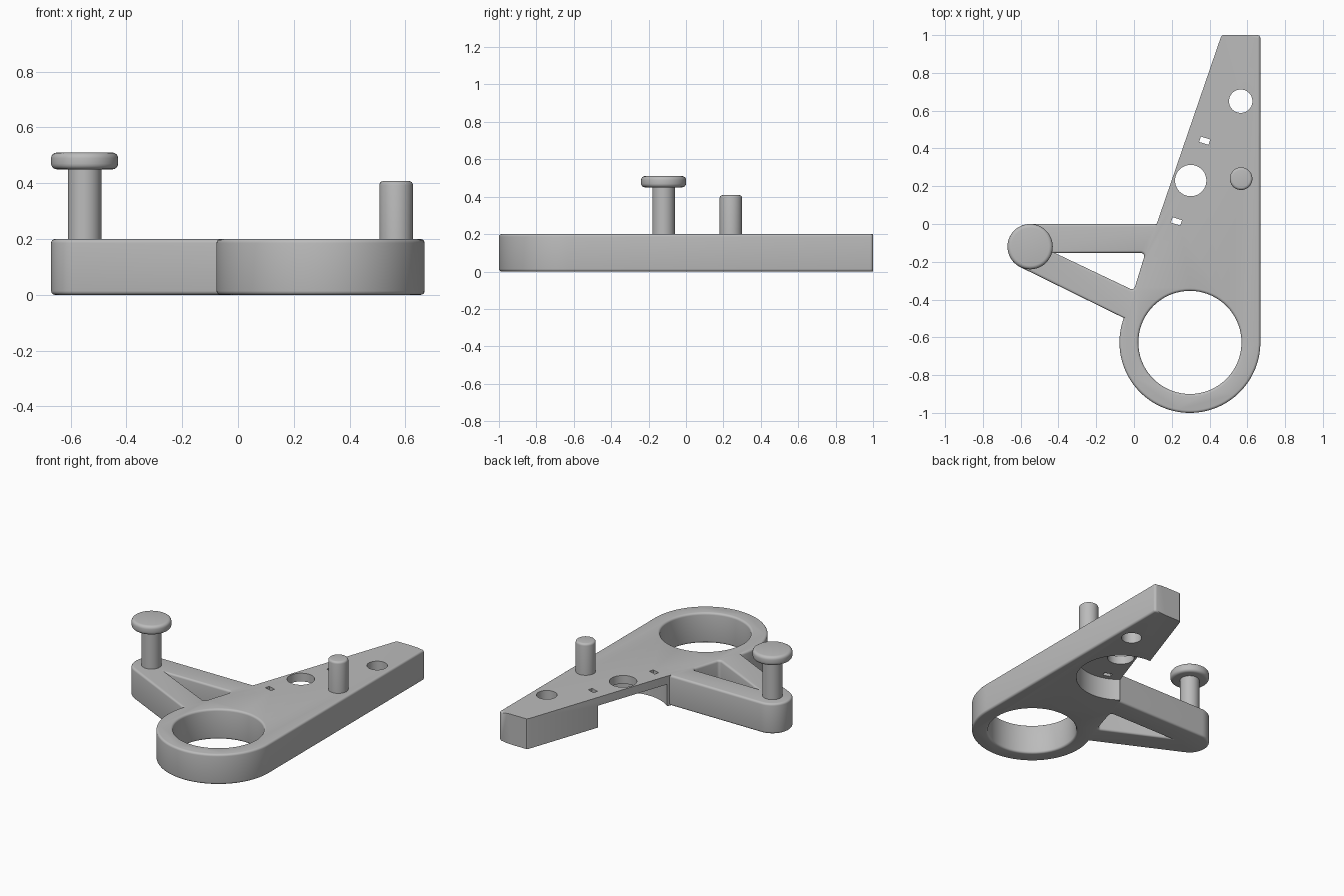
import bpy, bmesh, math
from math import radians, cos, sin
from mathutils import Matrix

if "Cube" in bpy.data.objects:
    bpy.data.objects.remove(bpy.data.objects["Cube"], do_unlink=True)

grey = bpy.data.materials.new("plain grey")
grey.use_nodes = True
grey.diffuse_color = (0.5, 0.5, 0.5, 1)
grey.node_tree.nodes["Principled BSDF"].inputs["Base Color"].default_value = (0.5, 0.5, 0.5, 1)

HEIGHT = 0.2
RING = (0.296, -0.627)
KNOB = (-0.55, -0.12)
POCKET = (0.3, 0.23)


def arc(centre, r, start, end, steps):
    angles = [radians(start + (end - start) * i / steps) for i in range(steps + 1)]
    return [(centre[0] + r * cos(a), centre[1] + r * sin(a)) for a in angles]


def make_object(name, bm):
    bmesh.ops.recalc_face_normals(bm, faces=bm.faces)
    mesh = bpy.data.meshes.new(name)
    bm.to_mesh(mesh)
    bm.free()
    mesh.materials.append(grey)
    ob = bpy.data.objects.new(name, mesh)
    bpy.context.collection.objects.link(ob)
    return ob


def prism(name, points, bottom, top):
    bm = bmesh.new()
    face = bm.faces.new([bm.verts.new((x, y, bottom)) for x, y in points])
    out = bmesh.ops.extrude_face_region(bm, geom=[face])
    for v in out["geom"]:
        if isinstance(v, bmesh.types.BMVert):
            v.co.z = top
    return make_object(name, bm)


def disc(name, centre, r, bottom, top, steps=48):
    return prism(name, arc(centre, r, 0, 360, steps)[:-1], bottom, top)


def cut(ob, cutters):
    for c in cutters:
        c.hide_render = True
        mod = ob.modifiers.new("cut", 'BOOLEAN')
        mod.operation, mod.solver, mod.object = 'DIFFERENCE', 'EXACT', c
    bpy.context.view_layer.update()
    mesh = bpy.data.meshes.new_from_object(
        ob.evaluated_get(bpy.context.evaluated_depsgraph_get()))
    ob.modifiers.clear()
    ob.data = mesh
    for c in cutters:
        bpy.data.objects.remove(c, do_unlink=True)


def round_edges(ob, width, rule):
    bm = bmesh.new()
    bm.from_mesh(ob.data)
    edges = [e for e in bm.edges if len(e.link_faces) == 2
             and e.calc_face_angle(0) > 1.2 and rule(e)]
    bmesh.ops.bevel(bm, geom=edges, offset=width, segments=4, profile=0.5, affect='EDGES')
    bm.to_mesh(ob.data)
    bm.free()


def smooth(ob):
    bpy.ops.object.select_all(action='DESELECT')
    ob.select_set(True)
    bpy.context.view_layer.objects.active = ob
    bpy.ops.object.shade_smooth_by_angle(angle=radians(32))


# Bracket body: tapered beam, ring and side arm in one outline
outline = [(0.46, 0.99), (0.12, 0)]
outline += arc(KNOB, 0.12, 90, 244, 24)
outline += arc(RING, 0.373, 159.7, 360, 64)
outline += arc((0.654, 0.985), 0.015, 0, 90, 4)
outline += [(0.47, 1.0)]
body = prism("bracket_body", outline, 0, HEIGHT)

# Ring opening and rounded triangular opening in the arm
triangle = [(-0.42, -0.153)]
triangle += arc((-0.012, -0.327), 0.018, 244, 340, 5)
triangle += arc((0.036, -0.171), 0.018, -20, 90, 5)
cut(body, [disc("ring_cutter", RING, 0.273, -0.1, 0.3, 72),
           prism("triangle_cutter", triangle, -0.1, 0.3)])


# Rounded rims, leaving the tip and the slanted side sharp
def is_rim(e):
    a, b = e.verts
    mid = (a.co + b.co) / 2
    level = abs(a.co.z - b.co.z) < 1e-4
    slanted = mid.y > 0.02 and mid.x < 0.65
    return level and not slanted


round_edges(body, 0.014, is_rim)

# Round pocket from below, through holes and two small slots
cutters = [disc("pocket_cutter", POCKET, 0.275, -0.1, 0.145, 72),
           disc("centre_hole_cutter", POCKET, 0.083, -0.1, 0.3),
           disc("end_hole_cutter", (0.565, 0.65), 0.062, -0.1, 0.3)]
for x, y in ((0.225, 0.014), (0.374, 0.441)):
    bm = bmesh.new()
    bmesh.ops.create_cube(bm, size=1, matrix=Matrix.Translation((x, y, 0.2))
                          @ Matrix.Rotation(radians(-18), 4, 'Z')
                          @ Matrix.Diagonal((0.052, 0.03, 0.4, 1)))
    cutters.append(make_object("slot_cutter", bm))
cut(body, cutters)
smooth(body)

# Knob on the arm and peg on the beam
stem = disc("knob_stem", (-0.55, -0.12), 0.06, HEIGHT - 0.01, 0.46)
head = disc("knob_head", (-0.55, -0.12), 0.12, 0.45, 0.51)
peg = disc("peg", (0.567, 0.24), 0.06, HEIGHT - 0.01, 0.408)
round_edges(head, 0.02, lambda e: True)
round_edges(peg, 0.014, lambda e: e.verts[0].co.z > 0.4 and e.verts[1].co.z > 0.4)
for part in (stem, head, peg):
    smooth(part)
